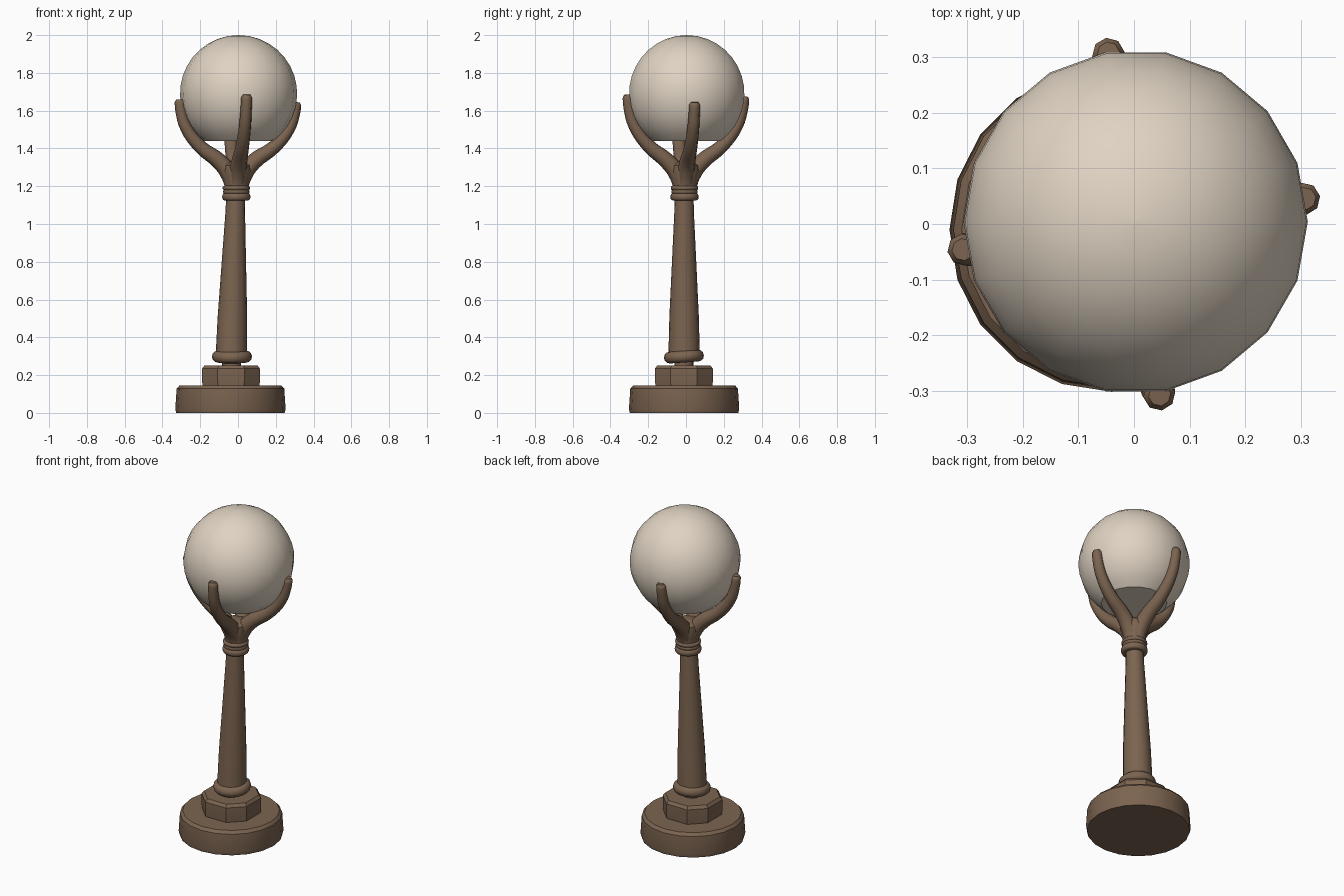
import bpy, bmesh, math
from mathutils import Matrix, Vector

cube = bpy.data.objects.get("Cube")
if cube:
    bpy.data.objects.remove(cube, do_unlink=True)


def material(name, rgb):
    m = bpy.data.materials.new(name)
    m.use_nodes = True
    m.diffuse_color = (*rgb, 1)
    m.node_tree.nodes["Principled BSDF"].inputs["Base Color"].default_value = (*rgb, 1)
    return m


BRONZE = material("brown bronze", (0.2, 0.127, 0.08))
GLASS = material("cream glass", (0.74, 0.65, 0.54))


def finish(obj, mat, angle=35):
    obj.data.materials.clear()
    obj.data.materials.append(mat)
    bpy.ops.object.select_all(action="DESELECT")
    obj.select_set(True)
    bpy.context.view_layer.objects.active = obj
    bpy.ops.object.shade_smooth_by_angle(angle=math.radians(angle))


def turned(name, profile, centre, mat, sides=20, lean=0.0, tilt=0.0, outline=None):
    """Sweep (radius, height) pairs round an axis; lean shifts x per unit of height."""
    outline = outline or [(math.cos(2 * math.pi * i / sides), math.sin(2 * math.pi * i / sides))
                          for i in range(sides)]
    bm = bmesh.new()
    rings = [[bm.verts.new((r * x + lean * h, r * y, h)) for x, y in outline] for r, h in profile]
    n = len(outline)
    for low, high in zip(rings, rings[1:]):
        for i in range(n):
            j = (i + 1) % n
            bm.faces.new((low[i], low[j], high[j], high[i]))
    bm.faces.new(rings[0][::-1])
    bm.faces.new(rings[-1])
    mesh = bpy.data.meshes.new(name)
    bm.to_mesh(mesh)
    bm.free()
    obj = bpy.data.objects.new(name, mesh)
    bpy.context.collection.objects.link(obj)
    obj.location = centre
    obj.rotation_euler.x = tilt
    finish(obj, mat)
    return obj


def bead(radius, low, high, bulge):
    """Rounded rim profile between two heights."""
    return [(radius - bulge * (1 - math.sin(math.pi * t / 6)), low + (high - low) * (1 - math.cos(math.pi * t / 6)) / 2)
            for t in range(7)]


# Stepped foot
turned("base_disc", [(0.287, 0), (0.292, 0.02), (0.285, 0.128), (0.27, 0.145)],
       (-0.04, -0.01, 0), BRONZE)
chamfered_square = []
for k in range(4):
    turn = Matrix.Rotation(k * math.pi / 2, 2)
    chamfered_square += [tuple(turn @ Vector(p)) for p in ((1, -0.46), (1, 0.46))]
turned("plinth_block", [(0.15, 0.14), (0.153, 0.165), (0.153, 0.235), (0.14, 0.252)],
       (-0.037, -0.011, 0), BRONZE, outline=chamfered_square)
turned("plinth_neck", [(0.05, 0.24), (0.05, 0.28)], (-0.034, -0.011, 0), BRONZE)
turned("foot_ring", bead(0.106, -0.03, 0.032, 0.03), (-0.032, -0.011, 0.297), BRONZE, tilt=0.07)

# Tapered shaft, leaning slightly
turned("shaft", [(0.083, 0), (0.078, 0.2), (0.052, 0.75), (0.05, 0.84)],
       (-0.035, -0.01, 0.31), BRONZE, sides=16, lean=0.027)

# Collar rings
for name, radius, low, high in (("collar_lower_ring", 0.075, 1.125, 1.163),
                                ("collar_middle_ring", 0.07, 1.158, 1.184),
                                ("collar_upper_ring", 0.073, 1.178, 1.203)):
    turned(name, bead(radius, low, high, 0.012), (-0.009, -0.008, 0), BRONZE, tilt=0.0)

# Flared crown where the arms part
turned("crown", [(0.062, 1.19), (0.066, 1.23), (0.08, 1.28), (0.078, 1.31), (0.045, 1.33)],
       (-0.008, -0.006, 0), BRONZE, sides=16)

# Four curved arms: distance from the axis, height, thickness
ARM = [(0.02, 1.2, 0.042), (0.043, 1.27, 0.047), (0.095, 1.333, 0.043), (0.195, 1.408, 0.036),
       (0.275, 1.51, 0.032), (0.304, 1.6, 0.03), (0.31, 1.645, 0.029), (0.311, 1.66, 0.02)]
for k, (name, lift) in enumerate((("left_arm", -0.015), ("back_arm", 0.015),
                                  ("right_arm", 0.0), ("front_arm", 0.025))):
    angle = math.radians(8.5 + 90 * k)
    curve = bpy.data.curves.new(name, "CURVE")
    curve.dimensions = "3D"
    curve.bevel_depth = 1
    curve.bevel_resolution = 2
    curve.resolution_u = 4
    curve.use_fill_caps = True
    spline = curve.splines.new("BEZIER")
    spline.bezier_points.add(len(ARM) - 1)
    for point, (r, z, thick) in zip(spline.bezier_points, ARM):
        rise = max(0, (z - 1.333) / 0.327)
        point.co = (r * math.cos(angle) - 0.007 * (1 - rise),
                    r * math.sin(angle) - 0.006 * (1 - rise), z + lift * rise)
        point.radius = thick
        point.handle_left_type = point.handle_right_type = "AUTO"
    arm = bpy.data.objects.new(name, curve)
    bpy.context.collection.objects.link(arm)
    bpy.ops.object.select_all(action="DESELECT")
    arm.select_set(True)
    bpy.context.view_layer.objects.active = arm
    bpy.ops.object.convert(target="MESH")
    finish(bpy.context.view_layer.objects.active, BRONZE, 50)

# Globe with a flat cut underneath
R, CUT, STEPS = 0.31, -0.25, 14
start = math.asin(CUT / R)
globe = [(R * math.cos(a), R * math.sin(a))
         for a in (start + (math.pi / 2 - 0.01 - start) * i / STEPS for i in range(STEPS + 1))]
turned("globe", globe, (0.003, 0.004, 1.69), GLASS, sides=18)
